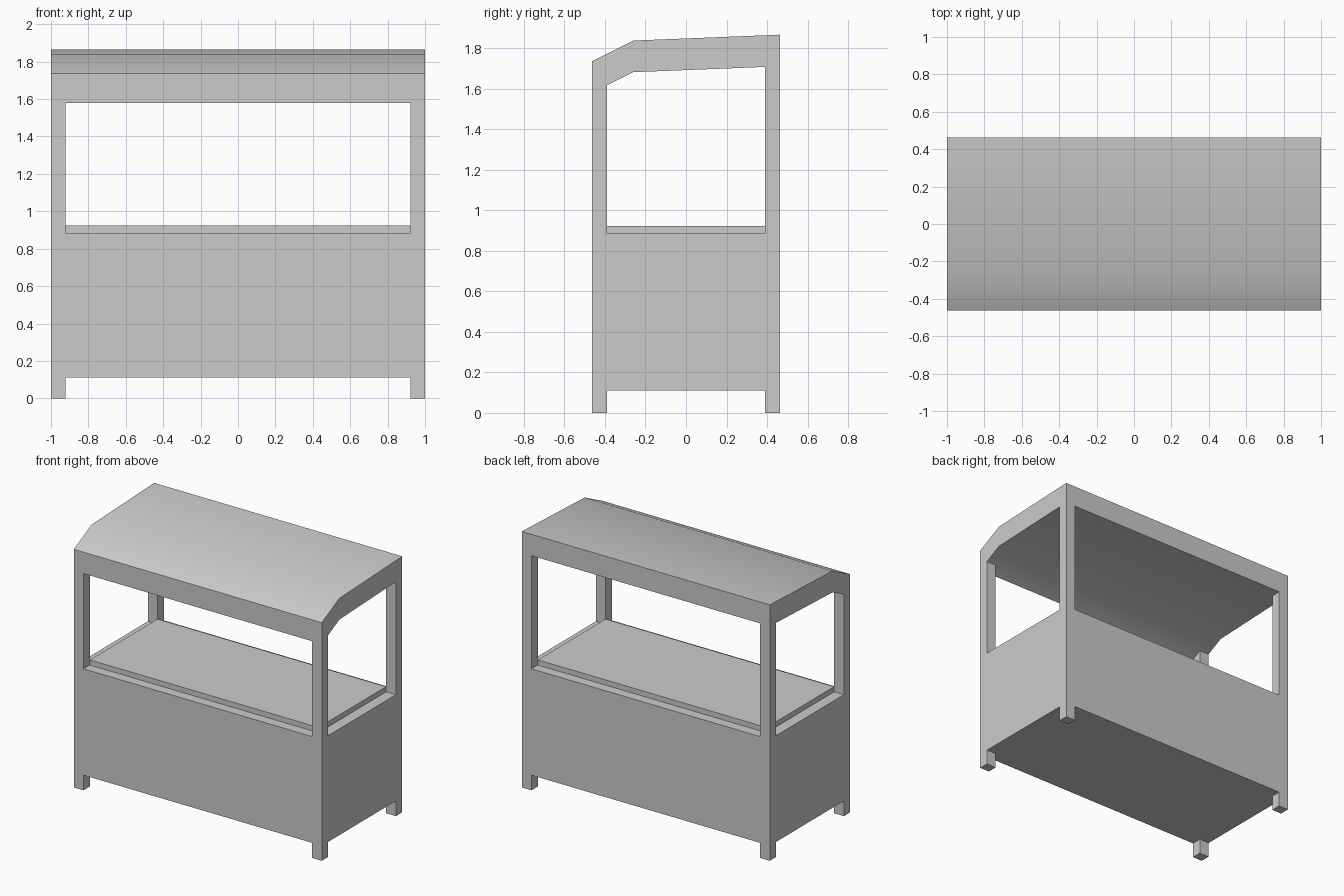
import bpy, bmesh

if "Cube" in bpy.data.objects:
    bpy.data.objects.remove(bpy.data.objects["Cube"])

HX, HY = 1.0, 0.463          # half width and depth
PX, PY = 0.078, 0.073        # post section
BODY_Z0, BODY_Z1, TOP_Z = 0.11, 0.885, 0.923
ROOF_T = 0.156               # vertical roof thickness
ROOF = [(-HY, 1.736), (-0.26, 1.837), (HY, 1.866)]


def add_object(name, bm):
    bmesh.ops.recalc_face_normals(bm, faces=bm.faces)
    mesh = bpy.data.meshes.new(name)
    bm.to_mesh(mesh)
    bm.free()
    obj = bpy.data.objects.new(name, mesh)
    bpy.context.collection.objects.link(obj)
    return obj


def underside(y):
    """Height of the roof underside at depth y."""
    for (y0, z0), (y1, z1) in zip(ROOF, ROOF[1:]):
        if y <= y1 + 1e-6:
            return z0 + (z1 - z0) * (y - y0) / (y1 - y0) - ROOF_T


def box(name, lo, hi, fit_roof=False):
    bm = bmesh.new()
    bmesh.ops.create_cube(bm, size=1)
    for v in bm.verts:
        is_top = v.co.z > 0
        v.co = [lo[i] + (v.co[i] + 0.5) * (hi[i] - lo[i]) for i in range(3)]
        if fit_roof and is_top:
            v.co.z = underside(v.co.y)
    return add_object(name, bm)


# Cabinet and inset counter
box("cabinet", (-HX, -HY, BODY_Z0), (HX, HY, BODY_Z1))
box("counter", (-HX + PX, -HY + PY, BODY_Z1), (HX - PX, HY - PY, TOP_Z))

# Short legs and roof posts at each corner
for side, x in (("left", -HX), ("right", HX - PX)):
    for end, y in (("front", -HY), ("back", HY - PY)):
        box(f"{end}_{side}_leg", (x, y, 0), (x + PX, y + PY, BODY_Z0))
        box(f"{end}_{side}_post", (x, y, BODY_Z1), (x + PX, y + PY, 1.6), True)

# Bent roof slab extruded along x
bm = bmesh.new()
outline = ROOF + [(y, z - ROOF_T) for y, z in reversed(ROOF)]
face = bm.faces.new([bm.verts.new((-HX, y, z)) for y, z in outline])
ext = bmesh.ops.extrude_face_region(bm, geom=[face], use_keep_orig=True)
moved = [g for g in ext["geom"] if isinstance(g, bmesh.types.BMVert)]
bmesh.ops.translate(bm, verts=moved, vec=(2 * HX, 0, 0))
roof = add_object("roof", bm)
bpy.context.view_layer.objects.active = roof
roof.select_set(True)
bpy.ops.object.shade_smooth_by_angle(angle=0.5236)
